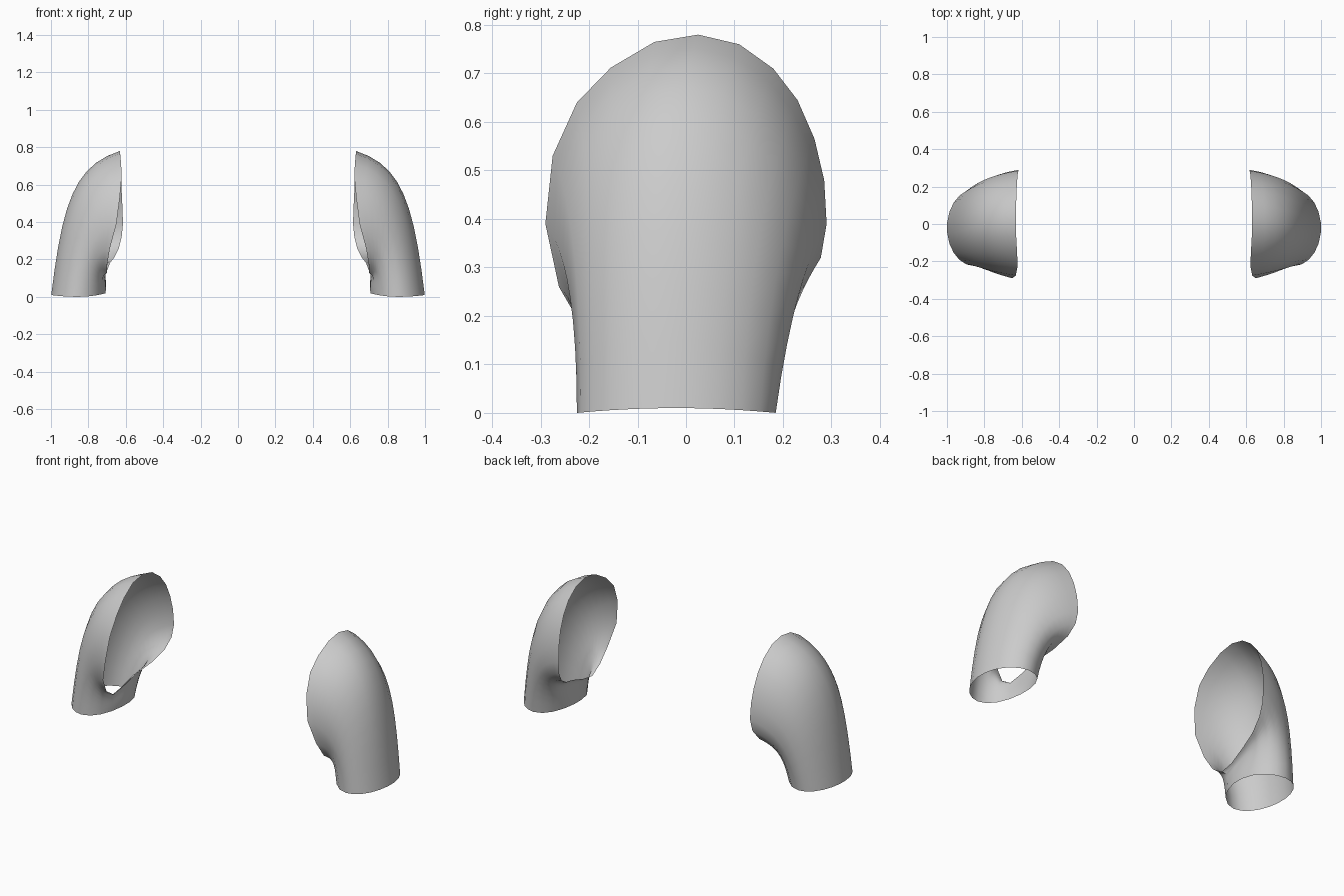
import bpy, math
from mathutils import Vector

if "Cube" in bpy.data.objects:
    bpy.data.objects.remove(bpy.data.objects["Cube"])

# Armhole rim (x, y, z): from front, over the shoulder to the back, then under the arm
RIM = [(.65, -.29, .39), (.632, -.275, .53), (.622, -.225, .64), (.625, -.155, .712),
       (.63, -.065, .765), (.63, .025, .78), (.63, .11, .76), (.628, .18, .71),
       (.625, .23, .645), (.622, .265, .565), (.618, .285, .48), (.615, .29, .39),
       (.622, .278, .32), (.637, .235, .26), (.662, .15, .21), (.685, .05, .18),
       (.70, -.06, .14), (.702, -.14, .125), (.70, -.21, .17), (.685, -.262, .26)]
N, UPPER, STEPS = len(RIM), 11, 10


def cuff_point(i):
    # Elliptical cuff; the upper rim half maps to the outer half of the cuff
    if i <= UPPER:
        a = -math.pi / 2 + math.pi * i / UPPER
    else:
        a = math.pi / 2 + math.pi * (i - UPPER) / (N - UPPER)
    c, s = math.cos(a), math.sin(a)
    z = .01 * c * c if c > 0 else .02 * c * c
    return Vector((.853 + .147 * c, -.02 + .205 * s, z))


def sleeve_line(i, t):
    # Bezier from cuff up and over to the armhole
    p0, p3 = cuff_point(i), Vector(RIM[i])
    d = (p3 - p0).length
    p1 = p0 + d * Vector((-.07, 0, .57))
    p2 = p3 + d * Vector((.29, -.03, -.09))
    if p3.y < 0:
        p2.y *= .85
    else:
        p1.y *= 1.2
        p2.y *= .97
    u = 1 - t
    return p0 * u**3 + p1 * (3 * u * u * t) + p2 * (3 * u * t * t) + p3 * t**3


def sleeve(name, side):
    verts, faces = [], []
    for j in range(STEPS + 1):
        for i in range(N):
            p = sleeve_line(i, j / STEPS)
            verts.append((side * p.x, p.y, p.z))
    for j in range(STEPS):
        for i in range(N):
            k = (i + 1) % N
            f = (j * N + i, j * N + k, (j + 1) * N + k, (j + 1) * N + i)
            faces.append(f if side > 0 else f[::-1])
    me = bpy.data.meshes.new(name)
    me.from_pydata(verts, [], faces)
    ob = bpy.data.objects.new(name, me)
    bpy.context.collection.objects.link(ob)
    bpy.ops.object.select_all(action='DESELECT')
    ob.select_set(True)
    bpy.context.view_layer.objects.active = ob
    bpy.ops.object.shade_smooth_by_angle(angle=math.radians(40))


# Mirrored pair of open sleeves
sleeve("right_sleeve", 1)
sleeve("left_sleeve", -1)
